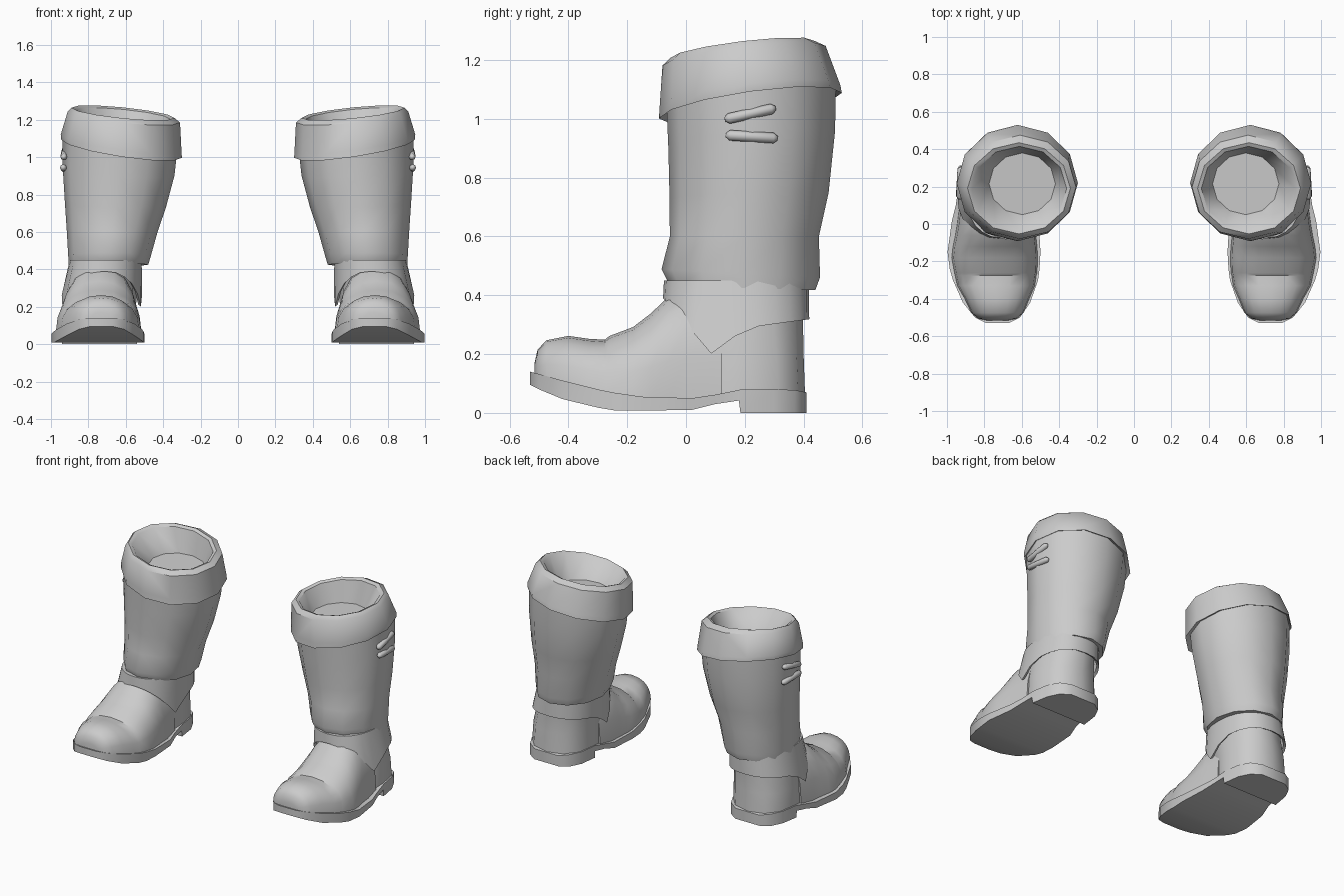
import bpy, bmesh, math
from mathutils import Vector

if "Cube" in bpy.data.objects:
    bpy.data.objects.remove(bpy.data.objects["Cube"])


def finish(name, bm, angle=40):
    """Turn a bmesh into a smooth-shaded object mirrored to the other boot."""
    bmesh.ops.recalc_face_normals(bm, faces=bm.faces)
    me = bpy.data.meshes.new(name)
    bm.to_mesh(me)
    bm.free()
    ob = bpy.data.objects.new(name, me)
    bpy.context.collection.objects.link(ob)
    bpy.ops.object.select_all(action='DESELECT')
    ob.select_set(True)
    bpy.context.view_layer.objects.active = ob
    bpy.ops.object.shade_smooth_by_angle(angle=math.radians(angle))
    mod = ob.modifiers.new("other_boot", 'MIRROR')
    mod.use_axis[0] = True
    mod.use_mirror_merge = False
    return ob


def loft(name, rings, caps=(True, True), angle=40):
    """Skin a list of closed point rings."""
    bm = bmesh.new()
    vs = [[bm.verts.new(p) for p in r] for r in rings]
    n = len(rings[0])
    for a, b in zip(vs, vs[1:]):
        for i in range(n):
            j = (i + 1) % n
            bm.faces.new((a[i], a[j], b[j], b[i]))
    if caps[0]:
        bm.faces.new(vs[0])
    if caps[1]:
        bm.faces.new(vs[-1])
    return finish(name, bm, angle)


def spow(v, p):
    return math.copysign(abs(v) ** p, v)


def ring(x0, x1, y0, y1, z, tx=0.0, ty=0.0, n=12, e=2.0):
    """Tilted superellipse ring given by its x and y extents."""
    cx, cy, rx, ry = (x0 + x1) / 2, (y0 + y1) / 2, (x1 - x0) / 2, (y1 - y0) / 2
    pts = []
    for i in range(n):
        t = 2 * math.pi * i / n
        dx, dy = rx * spow(math.cos(t), 2 / e), ry * spow(math.sin(t), 2 / e)
        pts.append((cx + dx, cy + dy, z + tx * dx + ty * dy))
    return pts


# turned-over cuff with the recessed opening
loft("cuff", [
    ring(.345, .915, -.06, .50, 1.065, .15, .14),
    ring(.30, .945, -.092, .53, 1.045, .15, .14),
    ring(.302, .948, -.09, .525, 1.075, .14, .13),
    ring(.31, .91, -.08, .475, 1.215, .10, .12),
    ring(.34, .89, -.053, .435, 1.237, .10, .12),
    ring(.36, .865, -.035, .415, 1.228, .10, .12),
    ring(.42, .775, .05, .38, 1.10, .05, .05)], caps=(False, True))

# leg shaft, flaring out over the ankle at its hem
loft("shaft", [
    ring(.52, .87, -.03, .42, .425, 0, -.03),
    ring(.48, .905, -.055, .44, .425, 0, -.03),
    ring(.465, .908, -.083, .456, .475, 0, -.05),
    ring(.43, .915, -.055, .452, .60, 0, 0),
    ring(.385, .925, -.056, .485, .74, .03, .03),
    ring(.34, .938, -.06, .507, .93, .1, .1),
    ring(.325, .937, -.066, .51, 1.08, .15, .14)])

# forefoot: arched sections running from toe to ankle
sections = [(-.515, .67, .79, .13, .17), (-.505, .625, .835, .125, .215),
            (-.475, .59, .87, .12, .247), (-.40, .56, .905, .10, .262),
            (-.33, .53, .945, .085, .252), (-.275, .522, .957, .07, .249),
            (-.262, .518, .96, .07, .261), (-.18, .515, .975, .055, .292),
            (-.12, .518, .968, .05, .338), (-.06, .525, .955, .05, .395),
            (.0, .53, .945, .05, .42), (.12, .545, .93, .05, .42)]
arches = []
for y, x0, x1, zb, zt in sections:
    pts = []
    for i in range(11):
        t = math.pi * i / 10
        pts.append(((x0 + x1) / 2 + (x1 - x0) / 2 * spow(math.cos(t), .9), y,
                    zb + (zt - zb) * spow(max(math.sin(t), 0), .85)))
    arches.append(pts)
loft("forefoot", arches)

# heel counter rising into the shaft
loft("heel_counter", [
    ring(.545, .93, -.02, .405, .06, e=2.5),
    ring(.545, .925, -.02, .40, .20, e=2.4),
    ring(.54, .905, -.04, .398, .31, e=2.3),
    ring(.53, .89, -.06, .41, .44, e=2.2)])

# ankle band whose lower edge dips to a point on each side
top = ring(.515, .90, -.075, .418, .45, n=24, e=2.2)
low = ring(.513, .945, -.085, .42, 0, n=24, e=2.4)
edge = [(-.09, .395), (0, .30), (.10, .185), (.15, .25), (.21, .29), (.43, .32)]


def edge_z(y):
    for (ya, za), (yb, zb) in zip(edge, edge[1:]):
        if y <= yb:
            return za + (zb - za) * (y - ya) / (yb - ya)
    return edge[-1][1]


outer, inner = [], []
for p, q in zip(top, low):
    z = edge_z(q[1])
    f = min(1, (.45 - z) / .2)
    o = Vector(p).lerp(Vector(q), f)
    outer.append((o.x, o.y, z))
    inner.append((.718 + (o.x - .718) * .93, .17 + (o.y - .17) * .93, z + .01))
loft("ankle_band", [top, outer, inner], caps=(True, False))

# sole and stepped heel: rectangular sections along the foot
sole = [(-.53, .67, .79, .095, .14), (-.50, .61, .85, .08, .132),
        (-.42, .555, .915, .047, .11), (-.30, .513, .968, .018, .08),
        (-.24, .505, .985, .008, .068), (-.15, .50, .997, .008, .055),
        (.02, .51, .973, .01, .05), (.10, .53, .953, .03, .062),
        (.18, .54, .94, .042, .078), (.185, .54, .94, 0, .08),
        (.30, .555, .92, 0, .08), (.37, .59, .885, 0, .078),
        (.41, .65, .825, 0, .07)]
loft("sole", [[(a, y, zb), (b, y, zb), (b, y, zt), (a, y, zt)]
              for y, a, b, zb, zt in sole], angle=35)


# two short pull loops on the outer side of the shaft
def bar(name, a, b, r=.018):
    a, b = Vector(a), Vector(b)
    d = (b - a).normalized()
    u = d.cross(Vector((1, 0, 0))).normalized()
    v = d.cross(u)
    length = (b - a).length
    rings = []
    for s, k in ((0, .4), (.08, 1), (.92, 1), (1, .4)):
        c = a + d * length * s
        rings.append([c + (u * math.cos(t) + v * math.sin(t)) * r * k
                      for t in (math.pi * i / 4 for i in range(8))])
    loft(name, rings, angle=60)


bar("upper_pull_loop", (.932, .132, .998), (.926, .305, 1.037))
bar("lower_pull_loop", (.935, .135, .945), (.925, .312, .934))
